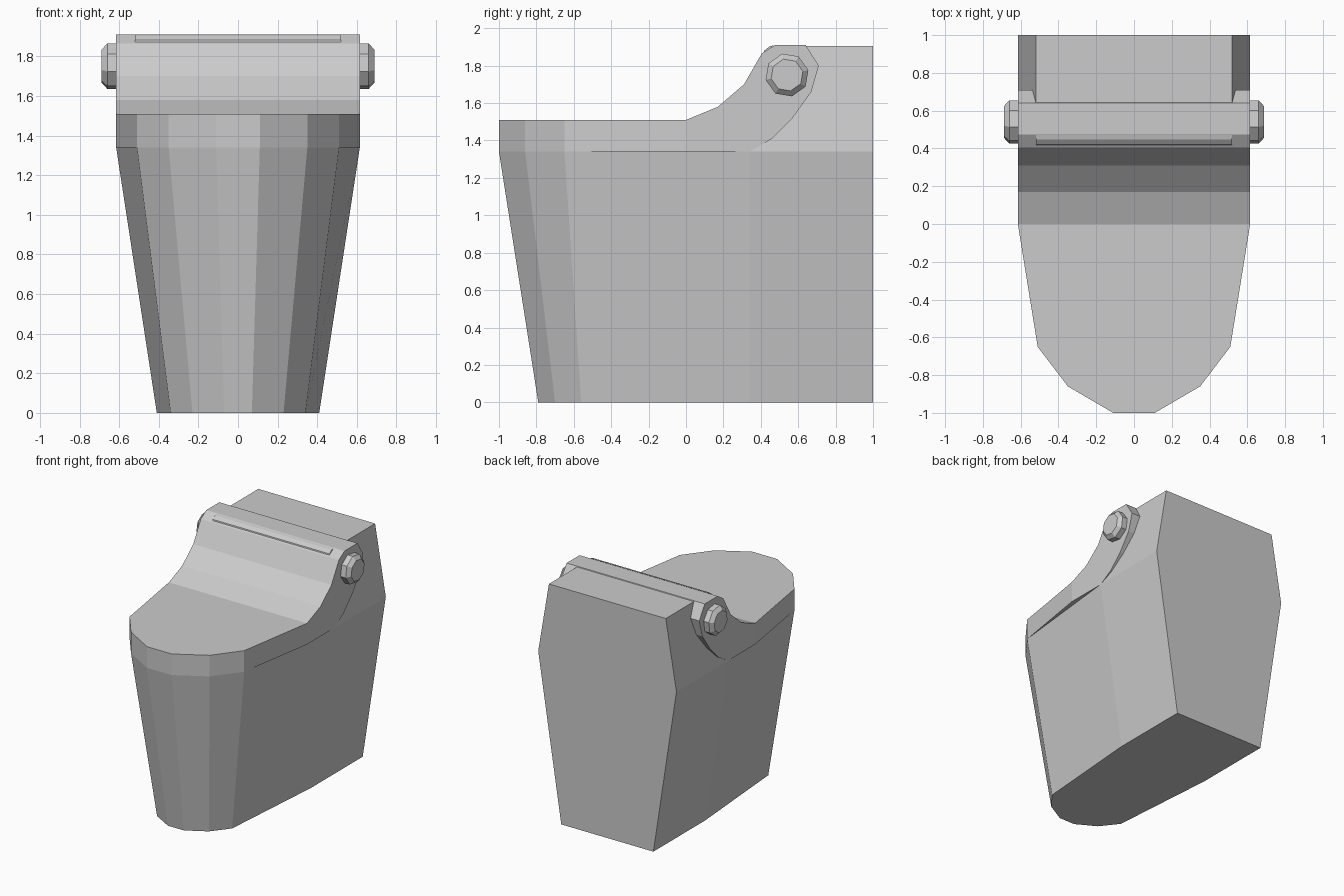
import bpy, bmesh
from math import cos, sin, radians

if "Cube" in bpy.data.objects:
    bpy.data.objects.remove(bpy.data.objects["Cube"])


def loft(bm, loops, cap_start=True, cap_end=True):
    """Skin successive point loops with quads and cap the ends."""
    rings = [[bm.verts.new(p) for p in loop] for loop in loops]
    for a, b in zip(rings, rings[1:]):
        n = len(a)
        for i in range(n):
            j = (i + 1) % n
            bm.faces.new((a[i], a[j], b[j], b[i]))
    if cap_start:
        bm.faces.new(rings[0])
    if cap_end:
        bm.faces.new(rings[-1])


def finish(bm, name):
    bmesh.ops.remove_doubles(bm, verts=bm.verts, dist=0.0005)
    bmesh.ops.recalc_face_normals(bm, faces=bm.faces)
    mesh = bpy.data.meshes.new(name)
    bm.to_mesh(mesh)
    bm.free()
    ob = bpy.data.objects.new(name, mesh)
    bpy.context.collection.objects.link(ob)
    return ob


def plan(half, z):
    """Mirror a right-hand outline (front to back) into a full loop."""
    return [(x, y, z) for x, y in half] + [(-x, y, z) for x, y in reversed(half)]


def side(profile, x):
    return [(x, y, z) for y, z in profile]


# Tapered bin body
bottom = [(.07, -.79), (.23, -.70), (.34, -.56), (.41, .34), (.41, 1)]
rim = [(.11, -1), (.35, -.86), (.51, -.65), (.615, .34), (.615, 1)]
bm = bmesh.new()
loft(bm, [plan(bottom, 0), plan(rim, 1.34)])
# raised rear section narrowing towards the top
loft(bm, [plan([(.615, .34), (.615, 1)], 1.34), plan([(.52, .50), (.52, 1)], 1.905)],
     cap_start=False)
finish(bm, "bin_body")

# Lid: rounded flat front joined to a curved rear that sweeps up to the hinge
bm = bmesh.new()
front = rim[:3] + [(.615, 0)]
loft(bm, [plan(front, 1.34), plan(front, 1.51)])
curve = [(0, 1.34), (.34, 1.34), (.46, 1.41), (.57, 1.52), (.67, 1.66), (.71, 1.80),
         (.64, 1.91), (.475, 1.91), (.405, 1.865), (.31, 1.70), (.17, 1.58), (0, 1.51)]
loft(bm, [side(curve, -.615), side(curve, .615)])
bmesh.ops.remove_doubles(bm, verts=bm.verts, dist=0.0005)
inner = [f for f in bm.faces if all(abs(v.co.y) < .001 for v in f.verts)]
bmesh.ops.delete(bm, geom=inner, context='FACES')
finish(bm, "lid")

# Raised strip along the hinge chamfer
strip = [(.415, 1.865), (.42, 1.882), (.448, 1.904), (.47, 1.909), (.46, 1.88)]
bm = bmesh.new()
loft(bm, [side(strip, -.52), side(strip, .52)])
finish(bm, "hinge_strip")


# Eight-sided hinge bolts with chamfered ends
def octagon(r, x):
    return [(x, .54 + r * cos(radians(13 + 45 * i)), 1.75 + r * sin(radians(13 + 45 * i)))
            for i in range(8)]


for s, label in ((1, "right"), (-1, "left")):
    bm = bmesh.new()
    loft(bm, [octagon(.117, s * .60), octagon(.117, s * .66), octagon(.087, s * .688)])
    finish(bm, "hinge_bolt_" + label)
